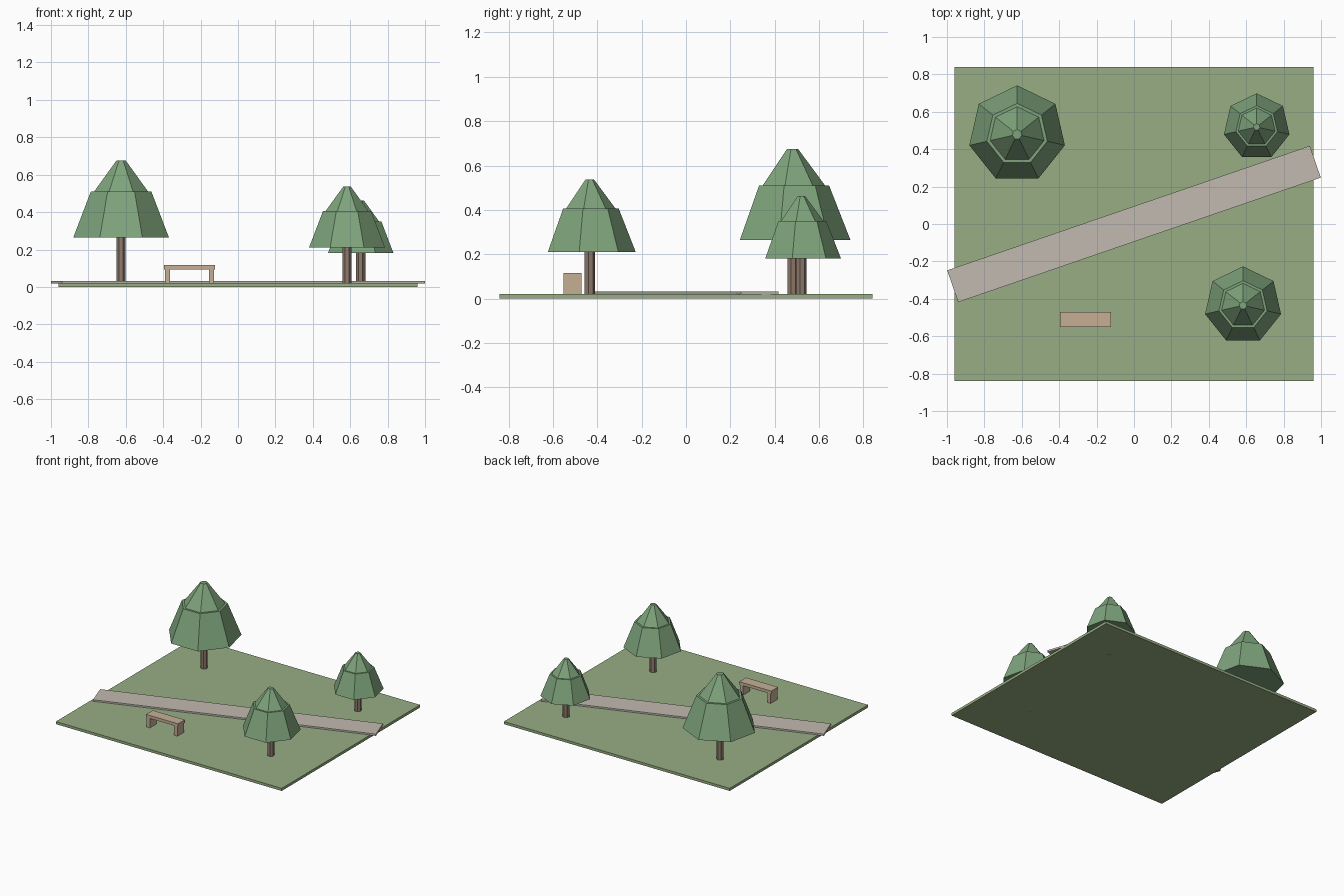
import bpy, bmesh, math
from mathutils import Matrix

if "Cube" in bpy.data.objects:
    bpy.data.objects.remove(bpy.data.objects["Cube"])


def material(name, rgb):
    m = bpy.data.materials.new(name)
    m.diffuse_color = (*rgb, 1)
    m.use_nodes = True
    m.node_tree.nodes["Principled BSDF"].inputs["Base Color"].default_value = m.diffuse_color
    return m


GRASS = material("grass", (0.31, 0.42, 0.23))
STONE = material("stone", (0.54, 0.49, 0.44))
BARK = material("bark", (0.28, 0.20, 0.15))
LEAF = material("leaf", (0.21, 0.37, 0.20))
TIMBER = material("timber", (0.56, 0.43, 0.30))


def finish(name, bm, mat):
    bmesh.ops.recalc_face_normals(bm, faces=bm.faces)
    me = bpy.data.meshes.new(name)
    bm.to_mesh(me)
    bm.free()
    me.materials.append(mat)
    ob = bpy.data.objects.new(name, me)
    bpy.context.collection.objects.link(ob)
    return ob


def box(name, lo, hi, mat, turn=0):
    bm = bmesh.new()
    size = [b - a for a, b in zip(lo, hi)]
    mid = [(a + b) / 2 for a, b in zip(lo, hi)]
    bmesh.ops.create_cube(bm, size=1, matrix=Matrix.Translation(mid)
                          @ Matrix.Rotation(turn, 4, 'Z') @ Matrix.Diagonal((*size, 1)))
    return finish(name, bm, mat)


def lathe(name, x, y, profile, mat, sides=7):
    """Stack of flat-sided rings (radius, height), first corner towards +y."""
    bm = bmesh.new()
    rings = []
    for r, z in profile:
        angles = [math.pi / 2 + math.tau * i / sides for i in range(sides)]
        rings.append([bm.verts.new((x + r * math.cos(a), y + r * math.sin(a), z)) for a in angles])
    for a, b in zip(rings, rings[1:]):
        for i in range(sides):
            j = (i + 1) % sides
            bm.faces.new((a[i], a[j], b[j], b[i]))
    bm.faces.new(rings[0][::-1])
    bm.faces.new(rings[-1])
    return finish(name, bm, mat)


# Lawn and the diagonal path that overhangs it at both ends
box("lawn", (-0.96, -0.84, 0), (0.96, 0.84, 0.02), GRASS)
box("path", (-1.025, -0.09, 0.018), (1.025, 0.09, 0.032), STONE, math.radians(18.95))

# Trees: trunk plus two-tier crown with a small ledge, scaled per tree
CROWN = [(0.262, 0.265), (0.166, 0.51), (0.148, 0.51), (0.026, 0.675)]
for label, x, y, s in (("large", -0.625, 0.479, 1.0),
                       ("small", 0.656, 0.519, 0.685),
                       ("medium", 0.583, -0.435, 0.795)):
    lathe(label + "_tree_trunk", x, y, [(0.025, 0), (0.025, 0.275 * s)], BARK)
    lathe(label + "_tree_crown", x, y, [(r * s, z * s) for r, z in CROWN], LEAF)

# Bench
box("bench_seat", (-0.396, -0.552, 0.093), (-0.123, -0.47, 0.116), TIMBER)
for side, x in (("left", -0.391), ("right", -0.156)):
    box("bench_leg_" + side, (x, -0.552, 0.02), (x + 0.028, -0.47, 0.093), TIMBER)
